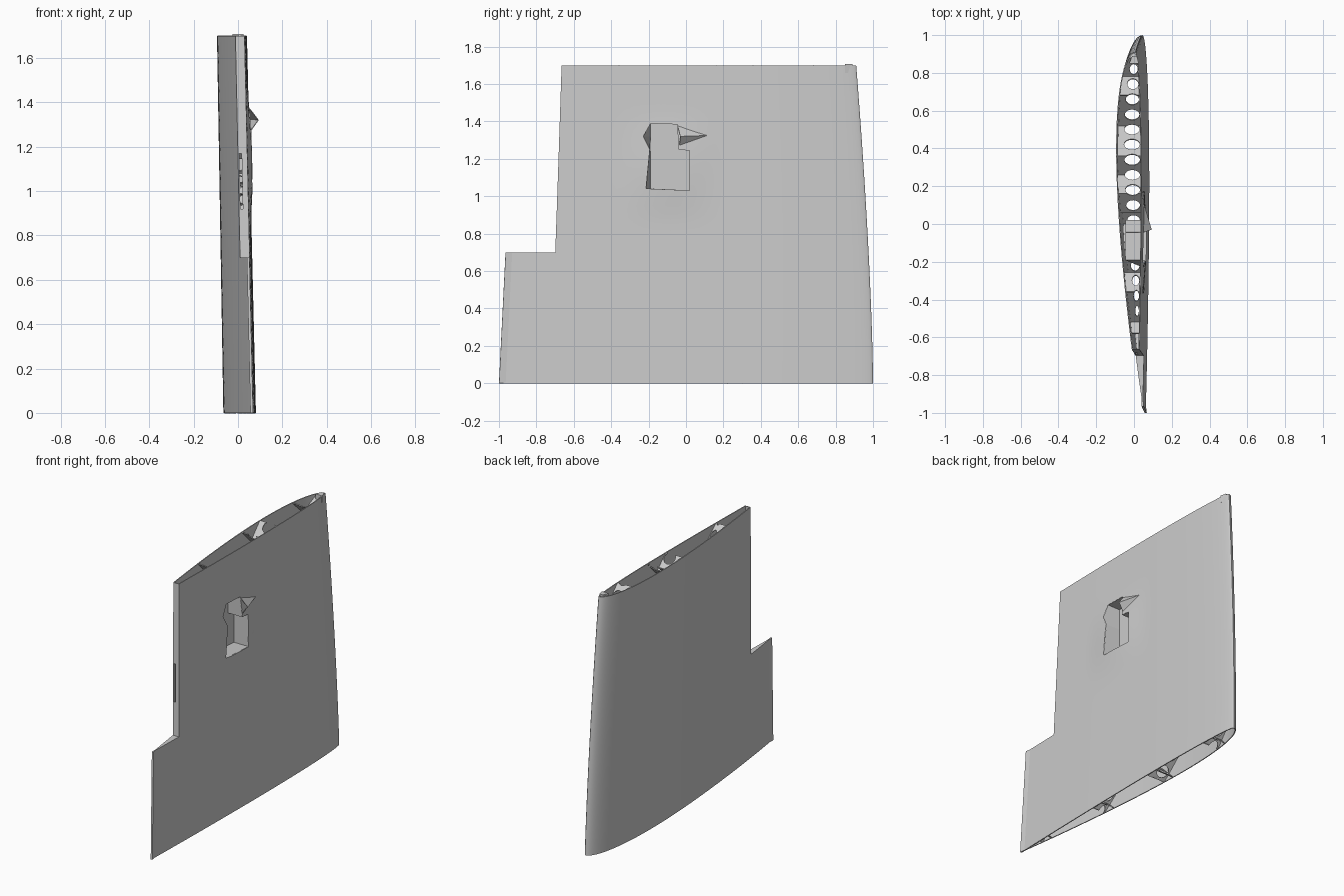
import bpy, bmesh, math

if "Cube" in bpy.data.objects:
    bpy.data.objects.remove(bpy.data.objects["Cube"])

grey = bpy.data.materials.new("plain_grey")
grey.use_nodes = True
grey.diffuse_color = (0.6, 0.6, 0.6, 1)
grey.node_tree.nodes["Principled BSDF"].inputs["Base Color"].default_value = (0.6, 0.6, 0.6, 1)

SPAN, STEP, CUT = 1.7, 0.7, 0.863


# Wing section: leading and trailing edge, surface position at chord fraction t
def lead(z):
    return 1 - 0.09 * (z / SPAN) ** 1.5


def trail(z):
    return -1 + 0.05 * z


def y_at(t, z):
    return lead(z) + t * (trail(z) - lead(z))


def bump(y, z):
    u, v = abs(y + 0.1) / 0.3, abs(z - 1.15) / 0.32
    if u >= 1 or v >= 1:
        return 0
    return 0.016 * (1 - u * u) ** 2 * (1 - v * v) ** 2


def surface(t, z, side):
    t = min(max(t, 0), 1)
    n = 10 * (0.2969 * math.sqrt(t) - 0.126 * t - 0.3516 * t**2 + 0.2843 * t**3 - 0.1036 * t**4)
    x = 0.045 + 0.017 * t + (0.03 if side > 0 else -0.116) * n
    x = x * (1 - 0.08 * z / SPAN) - 0.034 * z / SPAN
    return x + (bump(y_at(t, z), z) if side > 0 else 0)


def x_at(y, z, side):
    return surface((lead(z) - y) / (lead(z) - trail(z)), z, side)


def finish(name, bm, thickness=0, offset=-1):
    mesh = bpy.data.meshes.new(name)
    bm.to_mesh(mesh)
    bm.free()
    ob = bpy.data.objects.new(name, mesh)
    bpy.context.collection.objects.link(ob)
    mesh.materials.append(grey)
    bpy.ops.object.select_all(action='DESELECT')
    ob.select_set(True)
    bpy.context.view_layer.objects.active = ob
    if thickness:
        mod = ob.modifiers.new("thickness", 'SOLIDIFY')
        mod.thickness, mod.offset = thickness, offset
        bpy.ops.object.modifier_apply(modifier=mod.name)
    return ob


def polygon(bm, points):
    return bm.faces.new([bm.verts.new(p) for p in points])


def prism(bm, ring_a, ring_b, cap_b):
    a = [bm.verts.new(p) for p in ring_a]
    b = [bm.verts.new(p) for p in ring_b]
    for i in range(len(a)):
        j = (i + 1) % len(a)
        bm.faces.new((a[i], a[j], b[j], b[i]))
    bm.faces.new(a[::-1])
    if cap_b:
        bm.faces.new(b)
    bmesh.ops.recalc_face_normals(bm, faces=bm.faces)


# Outer skins, with the rear corner left out above the step
cols = [CUT * (i / 56) ** 1.6 for i in range(57)] + [0.93, 1.0]
rows = [i * 0.05 for i in range(35)]


def skin(name, side):
    bm = bmesh.new()
    grid = [[bm.verts.new((surface(t, z, side), y_at(t, z), z)) for t in cols] for z in rows]
    for r in range(len(rows) - 1):
        for c in range(len(cols) - 1):
            if c >= 56 and rows[r] > STEP - 0.01:
                continue
            q = [grid[r][c], grid[r][c + 1], grid[r + 1][c + 1], grid[r + 1][c]]
            bm.faces.new(q[::-1] if side > 0 else q)
    bmesh.ops.delete(bm, geom=[v for v in bm.verts if not v.link_faces], context='VERTS')
    return finish(name, bm, 0.006)


curved_skin = skin("curved_skin", -1)
flat_skin = skin("flat_skin", 1)

# Pocket opening and its sloped liner
mouth = [(-0.215, 1.04), (0.02, 1.03), (0.02, 1.245), (-0.04, 1.25),
         (-0.045, 1.385), (-0.19, 1.39), (-0.23, 1.32), (-0.195, 1.25)]
floor = [(max(y, -0.19), z) for y, z in mouth]
bm = bmesh.new()
prism(bm, [(0.01, y, z) for y, z in mouth], [(0.2, y, z) for y, z in mouth], True)
cutter = finish("pocket_cutter", bm)
cutter.hide_render = True
bpy.context.view_layer.objects.active = flat_skin
mod = flat_skin.modifiers.new("pocket", 'BOOLEAN')
mod.operation, mod.object, mod.solver = 'DIFFERENCE', cutter, 'EXACT'
bpy.ops.object.modifier_apply(modifier=mod.name)
bpy.data.objects.remove(cutter)

bm = bmesh.new()
prism(bm, [(-0.045, y, z) for y, z in floor],
      [(x_at(y, z, 1) - 0.001, y, z) for y, z in mouth], False)
finish("pocket_liner", bm, 0.003, 0)

for ob in (curved_skin, flat_skin):
    bpy.ops.object.select_all(action='DESELECT')
    ob.select_set(True)
    bpy.context.view_layer.objects.active = ob
    bpy.ops.object.shade_smooth_by_angle(angle=math.radians(30))

# Pointed cable fairing beside the pocket
bm = bmesh.new()
apex = (0.094, -0.03, 1.32)
top, tail, low = [(x_at(y, z, 1) - 0.002, y, z) for y, z in
                  [(-0.045, 1.38), (0.12, 1.325), (-0.035, 1.27)]]
polygon(bm, [apex, tail, top])
polygon(bm, [apex, low, tail])
finish("cable_fairing", bm, 0.003)

# Rear wall of the cut-out, with a slot, and the ledge below it
bm = bmesh.new()


def wall(z0, z1, f0, f1):
    pts = []
    for z, f in [(z0, f0), (z0, f1), (z1, f1), (z1, f0)]:
        a, b = surface(CUT, z, -1), surface(CUT, z, 1)
        pts.append((a + f * (b - a), y_at(CUT, z), z))
    polygon(bm, pts)


for z0, z1, f0, f1 in [(STEP, 0.92, 0, 1), (0.92, 1.17, 0, 0.08),
                       (0.92, 1.17, 0.4, 1), (1.17, SPAN, 0, 1)]:
    wall(z0, z1, f0, f1)
finish("rear_wall", bm, 0.004)

bm = bmesh.new()
polygon(bm, [(surface(CUT, STEP, s), y_at(CUT, STEP), STEP) for s in (-1, 1)]
        + [(surface(1, STEP, 1), y_at(1, STEP), STEP)])
finish("step_ledge", bm)


# Crossing diagonal ribs pierced by a row of oval holes
def rib(name, start, slope):
    bm = bmesh.new()

    def point(y, x=None, v=0):
        z = start + slope * y
        zc = min(max(z, 0), SPAN)
        y = min(y, lead(zc) - 0.015)
        if x is None:
            a, b = x_at(y, zc, -1) + 0.003, x_at(y, zc, 1) - 0.003
            x = (a + b) / 2 + v * (b - a) / 2
        return bm.verts.new((x, y, z))

    for i in range(22):
        yc = 0.9 - 0.08 * i
        z = start + slope * yc
        if not -0.04 < z < SPAN + 0.04 or (yc < -0.6 and z > STEP - 0.06):
            continue
        if -0.24 < yc < 0.06 and z > 1.0:
            continue
        a, b = x_at(yc, 0.85, -1), x_at(yc, 0.85, 1)
        half = (b - a) / 2 - 0.028
        outer, inner = [], []
        for k in range(16):
            c, s = math.cos(k * math.pi / 8), math.sin(k * math.pi / 8)
            m = max(abs(c), abs(s))
            outer.append(point(yc + 0.04 * c / m, v=s / m))
            if half > 0.008:
                inner.append(point(yc + 0.028 * c, (a + b) / 2 + half * s))
        if inner:
            for k in range(16):
                j = (k + 1) % 16
                bm.faces.new((outer[k], outer[j], inner[j], inner[k]))
        else:
            bm.faces.new(outer)
    bmesh.ops.remove_doubles(bm, verts=bm.verts, dist=0.0005)
    for z, n in ((0, -1), (SPAN, 1)):
        bmesh.ops.bisect_plane(bm, geom=bm.verts[:] + bm.edges[:] + bm.faces[:],
                               plane_co=(0, 0, z), plane_no=(0, 0, n), clear_outer=True)
    if bm.faces:
        finish(name, bm, 0.006, 0)
    else:
        bm.free()


for i in range(7):
    rib(f"rising_rib_{i + 1}", -0.74 + 0.52 * i, 1)
    rib(f"falling_rib_{i + 1}", -0.74 + 0.52 * i, -1)

# Small joining tab at the tip's leading edge
bm = bmesh.new()
ring = [(-0.025, 0.85), (0.025, 0.85), (0.015, 0.89), (-0.01, 0.89)]
prism(bm, [(x, y, SPAN - 0.04) for x, y in ring], [(x, y, SPAN + 0.008) for x, y in ring], True)
finish("tip_tab", bm)
